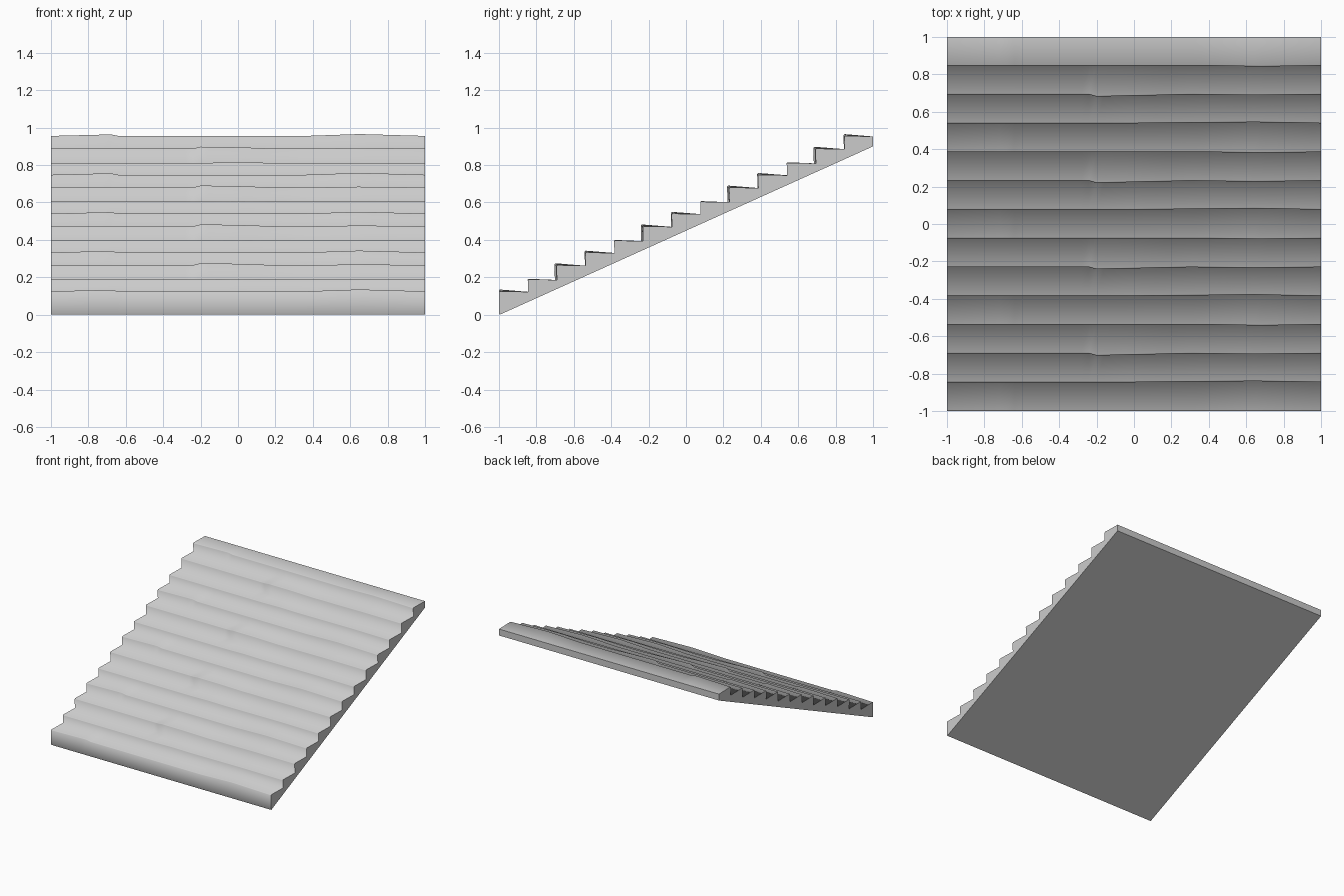
import bpy
import bmesh

cube = bpy.data.objects.get("Cube")
if cube:
    bpy.data.objects.remove(cube)

# One plain stone colour
stone = bpy.data.materials.new("grey stone")
stone.use_nodes = True
colour = (0.6, 0.6, 0.6, 1)
stone.diffuse_color = colour
stone.node_tree.nodes["Principled BSDF"].inputs["Base Color"].default_value = colour

STEPS = 13
DEPTH = 2 / STEPS
SLOPE = 0.45
CHAMFER = 0.005
COLUMNS = 50

# Three worn tread types repeat: base height, height wear and edge wear along x
TYPES = [
    (0.122, [(-1, 0), (-0.68, 0.008), (-0.64, 0), (0.36, 0), (0.65, 0.01), (1, 0)],
     [(-1, 0), (0.4, 0), (0.68, -0.004), (1, 0)]),
    (0.186, [(-1, 0), (-0.15, 0), (0, 0.003), (0.15, 0), (1, 0)],
     [(-1, 0), (0, 0), (0.65, 0.006), (1, 0)]),
    (0.262, [(-1, 0), (-0.24, 0), (-0.2, 0.01), (0, 0.007), (0.2, 0), (0.4, 0), (0.65, 0.004), (1, 0)],
     [(-1, 0), (-0.24, 0), (-0.2, -0.011), (0.3, 0), (0.65, -0.004), (1, 0)]),
]


def wear(points, x):
    """Straight-line interpolation through a few points."""
    for (a, u), (b, v) in zip(points, points[1:]):
        if x <= b:
            return u + (v - u) * (x - a) / (b - a)
    return points[-1][1]


def profile(x):
    """Outline of the stair surface from the bottom front to the top back."""
    outline = [(-0.996, 0), (-1, 0.006)]
    for i in range(STEPS):
        base, rise, shift = TYPES[i % 3]
        z = base + (i // 3) * 3 * DEPTH * SLOPE
        y = -1 + i * DEPTH + (wear(shift, x) if i else 0)
        top = z + wear(rise, x) + 0.003
        outline += [(y, top - CHAMFER), (y + CHAMFER, top)]
        # Inner corner at the foot of the next riser
        if i < STEPS - 1:
            next_shift = wear(TYPES[(i + 1) % 3][2], x)
            outline.append((-1 + (i + 1) * DEPTH + next_shift + 0.002, z))
        else:
            outline.append((1, z))
    return outline + [(1, 2 * SLOPE)]


# Skin neighbouring outlines into one solid flight
bm = bmesh.new()
rows = []
for c in range(COLUMNS + 1):
    x = -1 + 2 * c / COLUMNS
    rows.append([bm.verts.new((x, y, z)) for y, z in profile(x)])

count = len(rows[0])
for a, b in zip(rows, rows[1:]):
    for j in range(count):
        k = (j + 1) % count
        face = bm.faces.new((a[j], b[j], b[k], a[k]))
        # Treads and risers are smooth, back and underside are flat
        face.smooth = j < count - 2
bm.faces.new(rows[0])
bm.faces.new(rows[-1])
bmesh.ops.recalc_face_normals(bm, faces=bm.faces)

mesh = bpy.data.meshes.new("stair_flight")
bm.to_mesh(mesh)
bm.free()
mesh.materials.append(stone)
stairs = bpy.data.objects.new("stair_flight", mesh)
bpy.context.collection.objects.link(stairs)
